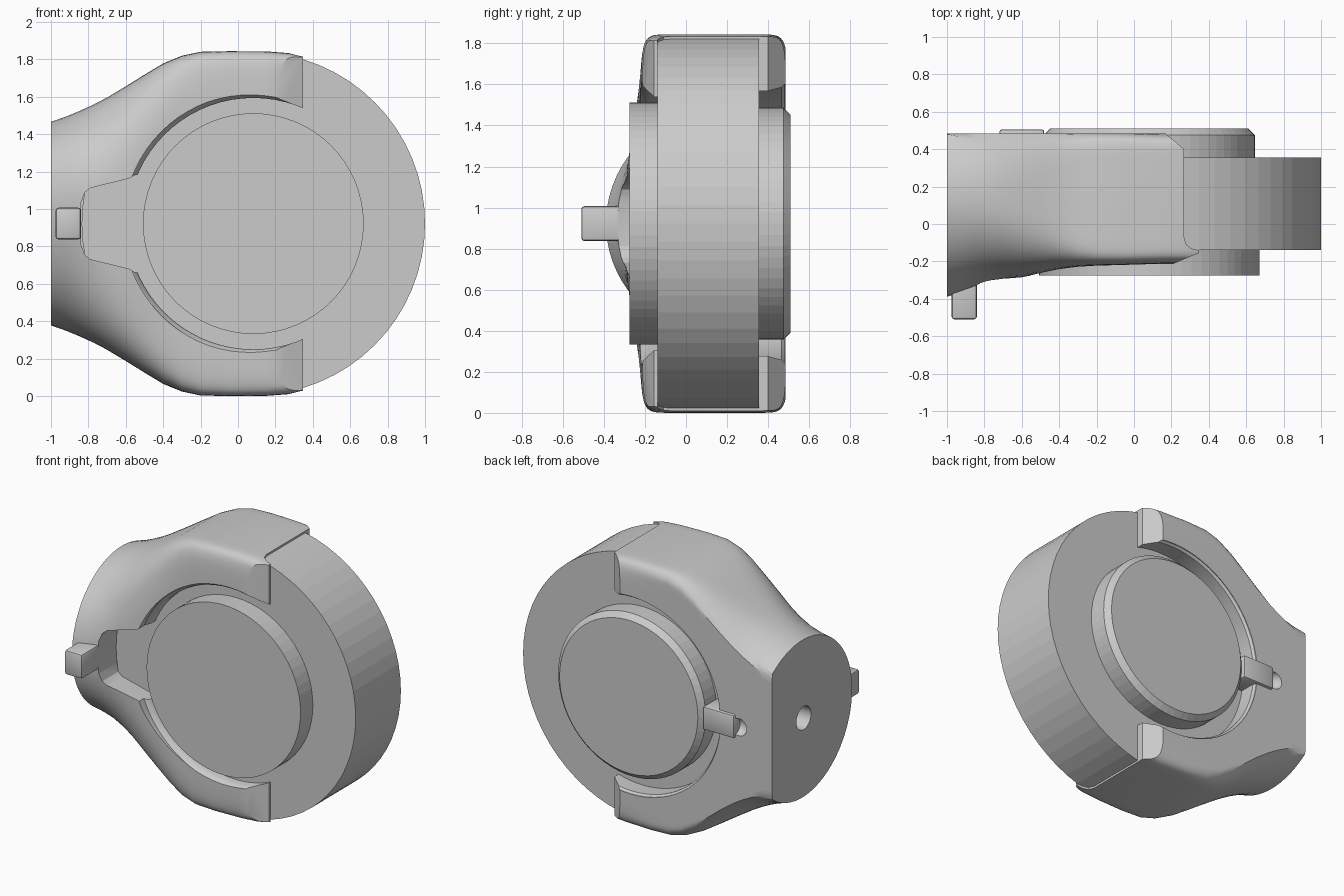
import bpy, bmesh
from math import sin, cos, pi, copysign

if "Cube" in bpy.data.objects:
    bpy.data.objects.remove(bpy.data.objects["Cube"])

CX, CZ = 0.082, 0.922          # wheel axis


def finish(name, bm, smooth=False):
    bmesh.ops.recalc_face_normals(bm, faces=bm.faces[:])
    me = bpy.data.meshes.new(name)
    bm.to_mesh(me)
    bm.free()
    ob = bpy.data.objects.new(name, me)
    bpy.context.collection.objects.link(ob)
    return ob


def skin(bm, rings):
    """Bridge a list of equal point rings and cap both ends."""
    vs = [[bm.verts.new(p) for p in r] for r in rings]
    n = len(vs[0])
    for a, b in zip(vs, vs[1:]):
        for i in range(n):
            j = (i + 1) % n
            bm.faces.new((a[i], a[j], b[j], b[i]))
    bm.faces.new(vs[0])
    bm.faces.new(vs[-1])


def lathe(name, profile, sides=64):
    """Turned part around the wheel axis; profile is (radius, y)."""
    bm = bmesh.new()
    skin(bm, [[(CX + r * cos(2 * pi * i / sides), y, CZ + r * sin(2 * pi * i / sides))
               for i in range(sides)] for r, y in profile])
    return finish(name, bm)


def prism(name, pts, axis, lo, hi):
    bm = bmesh.new()
    put = (lambda a, b, d: (a, d, b)) if axis == 'y' else (lambda a, b, d: (a, b, d))
    skin(bm, [[put(a, b, d) for a, b in pts] for d in (lo, hi)])
    return finish(name, bm)


def activate(ob):
    bpy.ops.object.select_all(action='DESELECT')
    ob.select_set(True)
    bpy.context.view_layer.objects.active = ob


def cut(ob, tool, op='DIFFERENCE'):
    activate(ob)
    tool.hide_render = True
    m = ob.modifiers.new('cut', 'BOOLEAN')
    m.operation, m.object, m.solver = op, tool, 'EXACT'
    bpy.ops.object.modifier_apply(modifier=m.name)
    bpy.data.objects.remove(tool, do_unlink=True)


def block(name, x, y, z, bevel):
    bm = bmesh.new()
    bmesh.ops.create_cube(bm, size=1)
    for v in bm.verts:
        v.co = [(r[0] + r[1]) / 2 + c * (r[1] - r[0]) for c, r in zip(v.co, (x, y, z))]
    bmesh.ops.bevel(bm, geom=bm.edges[:], offset=bevel, segments=2, profile=0.5, affect='EDGES')
    ob = finish(name, bm)
    activate(ob)
    bpy.ops.object.shade_smooth_by_angle(angle=0.6)


# wheel disc and its two hubs
lathe('wheel_disc', [(0.918, -0.14), (0.918, 0.355)])
lathe('front_hub', [(0.59, -0.275), (0.59, -0.13)])
lathe('back_hub', [(0.565, 0.345), (0.565, 0.475), (0.53, 0.51)])

# housing: loft from a cut-off circle to a rounded box
# x, half height, section centre y, half depth, squareness
stations = [(-1, .545, .155, .545, 2), (-.92, .573, .154, .515, 2.05), (-.85, .602, .153, .488, 2.15),
            (-.77, .638, .152, .465, 2.4), (-.7, .675, .15, .45, 2.7), (-.6, .735, .148, .436, 3.3),
            (-.5, .797, .146, .412, 4.3), (-.4, .857, .144, .388, 6), (-.3, .898, .141, .37, 9),
            (-.2, .919, .139, .362, 12), (-.05, .922, .138, .357, 14), (.15, .921, .137, .35, 14),
            (.27, .912, .137, .35, 14), (.42, .88, .137, .35, 14)]
SIDES = 64


def section(x, h, yc, a, n):
    ring = []
    for i in range(SIDES):
        t = 2 * pi * (i + 0.5) / SIDES
        c, s = cos(t), sin(t)
        y = yc + a * copysign(abs(c) ** (2 / n), c)
        ring.append((x, min(y, 0.485), CZ + h * copysign(abs(s) ** (2 / n), s)))
    return ring


bm = bmesh.new()
skin(bm, [section(*s) for s in stations])
housing = finish('housing', bm)

# trim the arm ends: chamfers and the longer front lip
trim = [(-1.2, -.7), (.2, -.7), (.2, -.217), (.347, -.155), (.347, -.14), (.31, -.132),
        (.28, -.11), (.268, -.07), (.268, .40), (.165, .487), (.165, .7), (-1.2, .7)]
cut(housing, prism('arm_trim', trim, 'z', -0.5, 2.5), 'INTERSECT')

# round opening with eased edges
cut(housing, lathe('opening', [(.695, -.7), (.695, -.222), (.68, -.205), (.672, -.18),
                               (.672, .465), (.685, .48), (.69, .7)], 72))

# tapered pocket in front, down to the disc
half = [(-.3, .31), (-.555, .258), (-.58, .242), (-.79, .19), (-.82, .165), (-.84, .11)]
pocket = [(x, CZ + z) for x, z in half] + [(x, CZ - z) for x, z in reversed(half)]
cut(housing, prism('pocket', pocket, 'y', -0.8, -0.125))

# mounting hole in the left end
bpy.ops.mesh.primitive_cylinder_add(vertices=32, radius=0.08, depth=0.6,
                                    location=(-1.0, 0.14, CZ), rotation=(0, pi / 2, 0))
cut(housing, bpy.context.object)

# dimple beside the back tab
bpy.ops.mesh.primitive_uv_sphere_add(segments=24, ring_count=12, radius=0.06,
                                     location=(-0.745, 0.49, CZ))
cut(housing, bpy.context.object)
activate(housing)
bpy.ops.object.shade_smooth_by_angle(angle=0.5)

# front pin and back tab
block('front_pin', (-.975, -.84), (-.51, -.2), (CZ - .085, CZ + .085), 0.015)
block('back_tab', (-.72, -.48), (.345, .505), (CZ - .08, CZ + .08), 0.012)
